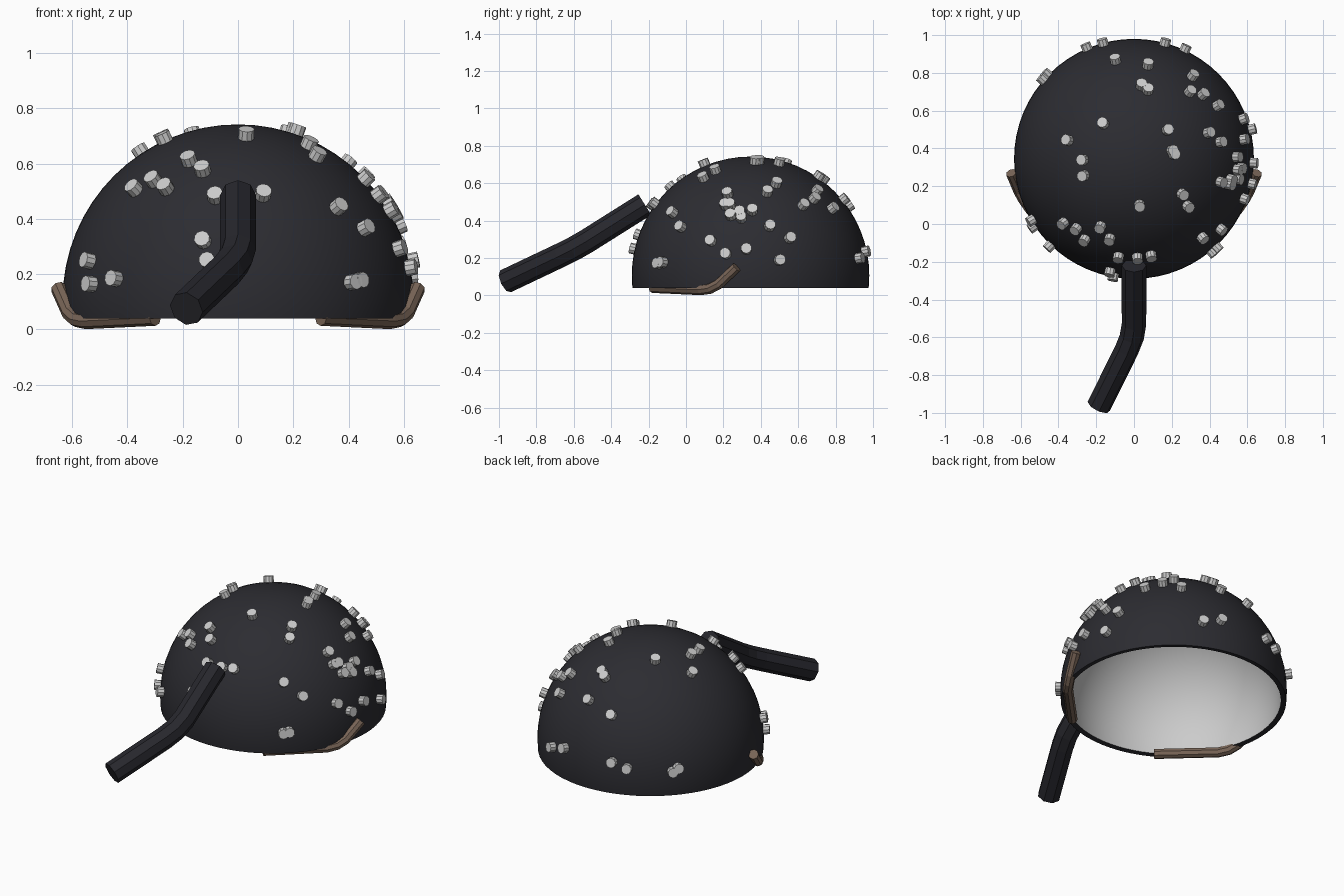
import bpy
import bmesh
from math import cos, sin, sqrt, radians
from mathutils import Vector, Matrix

default = bpy.data.objects.get("Cube")
if default:
    bpy.data.objects.remove(default, do_unlink=True)

CENTRE = Vector((0, 0.345, 0.107))
RADIUS = 0.635
BASE_Z = 0.04
READ_RADIUS = RADIUS + 0.02     # stud positions are given at mid height


def material(name, colour):
    mat = bpy.data.materials.new(name)
    mat.use_nodes = True
    rgba = (*colour, 1)
    mat.diffuse_color = rgba
    shader = mat.node_tree.nodes["Principled BSDF"]
    shader.inputs["Base Color"].default_value = rgba
    shader.inputs["Roughness"].default_value = 0.7
    return mat


dark_shell = material("dark shell", (0.025, 0.025, 0.031))
dark_tube = material("dark tube", (0.02, 0.02, 0.026))
light_grey = material("light grey", (0.6, 0.6, 0.6))
brown = material("brown", (0.19, 0.13, 0.095))


def add_object(name, data, *mats):
    obj = bpy.data.objects.new(name, data)
    bpy.context.collection.objects.link(obj)
    for mat in mats:
        data.materials.append(mat)
    return obj


def select_only(obj):
    bpy.ops.object.select_all(action="DESELECT")
    obj.select_set(True)
    bpy.context.view_layer.objects.active = obj


def mesh_object(name, bm, *mats):
    mesh = bpy.data.meshes.new(name)
    bm.to_mesh(mesh)
    bm.free()
    return add_object(name, mesh, *mats)


def bent_bar(name, points, radius, mat):
    """Faceted round bar swept along a path, with closed ends."""
    curve = bpy.data.curves.new(name, "CURVE")
    curve.dimensions = "3D"
    curve.bevel_depth = radius
    curve.bevel_resolution = 2
    curve.use_fill_caps = True
    spline = curve.splines.new("POLY")
    spline.points.add(len(points) - 1)
    for point, co in zip(spline.points, points):
        point.co = (*co, 1)
    spline.use_smooth = False
    obj = add_object(name, curve, mat)
    select_only(obj)
    bpy.ops.object.convert(target="MESH")
    return obj


# Dome: sphere cut flat at the bottom, thickened inward with a light lining
bm = bmesh.new()
bmesh.ops.create_uvsphere(bm, u_segments=64, v_segments=32, radius=RADIUS,
                          matrix=Matrix.Translation(CENTRE))
bmesh.ops.bisect_plane(bm, geom=bm.verts[:] + bm.edges[:] + bm.faces[:],
                       plane_co=(0, 0, BASE_Z), plane_no=(0, 0, 1),
                       clear_inner=True)
dome = mesh_object("dome_shell", bm, dark_shell, light_grey)
solid = dome.modifiers.new("thickness", "SOLIDIFY")
solid.thickness = 0.03
solid.offset = -1
solid.material_offset = 1
solid.material_offset_rim = 0
select_only(dome)
bpy.ops.object.modifier_apply(modifier=solid.name)
bpy.ops.object.shade_smooth_by_angle(angle=radians(40))

# Studs on the upper dome, by plan position
upper_studs = [
    (-.10, .875), (.075, .85), (.315, .79), (.04, .74), (.075, .715),
    (.3, .705), (.37, .69), (.45, .63), (-.165, .535), (.18, .5),
    (-.355, .445), (.4, .485), (.465, .435), (-.275, .34), (-.27, .255),
    (.205, .39), (.215, .37), (.26, .155), (.29, .09), (.03, .095),
    (-.38, 0), (-.31, -.03), (-.265, -.09), (-.18, -.02), (-.13, -.085),
]
# Studs on the steep sides, by compass angle and height
side_studs = [
    (113, .21), (105, .235), (75, .235), (65, .2), (136, .19), (139, .21),
    (20, .31), (14, .19), (10, .375), (1, .46), (-2, .25), (-5, .42),
    (-6, .45), (-11, .434), (-12, .225), (-20, .295), (-15, .55),
    (-15, .49), (-12, .49), (-49, .447), (-39, .37), (-50, .172),
    (-47, .178), (-149, .25), (-146, .165), (-134, .185), (-102, .325),
    (-100, .25), (-99, .487), (-88, .49), (-80, .495),
]


def other_leg(a, b=0):
    return sqrt(max(READ_RADIUS ** 2 - a * a - b * b, 0))


directions = []
for x, y in upper_studs:
    dy = y - CENTRE.y
    directions.append(Vector((x, dy, other_leg(x, dy))))
for angle, z in side_studs:
    dz = z - CENTRE.z
    ring = other_leg(dz)
    a = radians(angle)
    directions.append(Vector((ring * cos(a), ring * sin(a), dz)))

bm = bmesh.new()
for d in directions:
    d.normalize()
    place = Matrix.Translation(CENTRE + d * (RADIUS + 0.01))
    turn = d.to_track_quat("Z", "Y").to_matrix().to_4x4()
    bmesh.ops.create_cone(bm, cap_ends=True, segments=10, radius1=0.029,
                          radius2=0.029, depth=0.05, matrix=place @ turn)
mesh_object("studs", bm, light_grey)

# Bent tube leaving the front of the dome
bent_bar("front_tube",
         [(0, -.22, .485), (0, -.53, .29), (-.012, -.6, .25),
          (-.04, -.67, .215), (-.187, -.965, .075)],
         0.065, dark_tube)

# Brown bars under the rim, curling up at each side
for name, side in (("left_rim_bar", 1), ("right_rim_bar", -1)):
    path = [(.3, -.18, .042), (.55, .08, .03), (.585, .13, .037),
            (.61, .175, .06), (.65, .27, .15)]
    bent_bar(name, [(side * x, y, z) for x, y, z in path], 0.029, brown)
